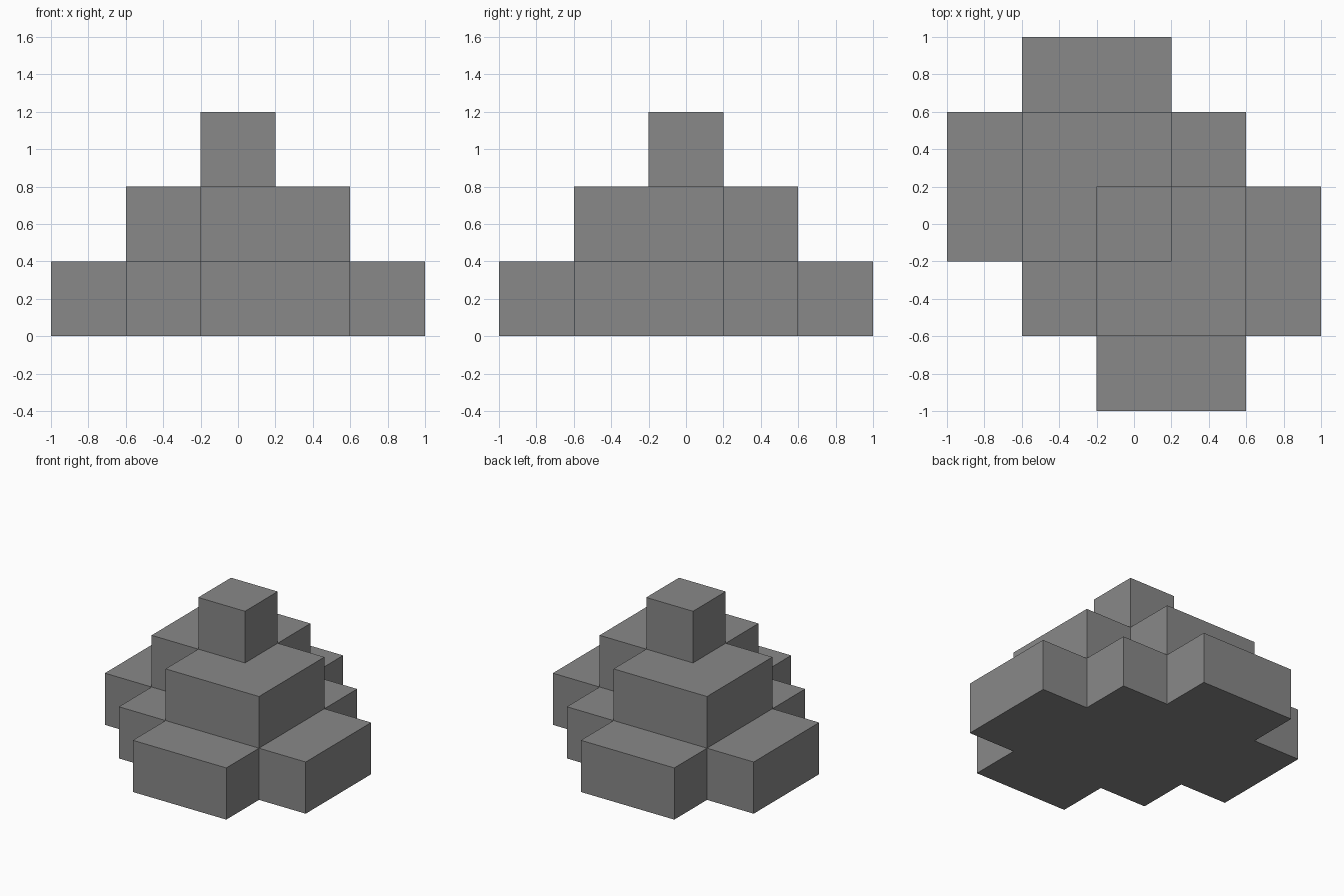
import bpy
import bmesh

cube = bpy.data.objects.get("Cube")
if cube:
    bpy.data.objects.remove(cube, do_unlink=True)

STEP = 0.4

grey = bpy.data.materials.new("stone grey")
grey.use_nodes = True
colour = (0.25, 0.25, 0.25, 1)
grey.diffuse_color = colour
grey.node_tree.nodes["Principled BSDF"].inputs["Base Color"].default_value = colour


def tier(name, level, half):
    """Extrude an outline made of a half and its half-turn copy."""
    outline = half + [(-x, -y) for x, y in half]
    bm = bmesh.new()
    base = bm.faces.new([bm.verts.new((x, y, level * STEP)) for x, y in outline])
    top = bmesh.ops.extrude_face_region(bm, geom=[base], use_keep_orig=True)
    verts = [v for v in top["geom"] if isinstance(v, bmesh.types.BMVert)]
    bmesh.ops.translate(bm, verts=verts, vec=(0, 0, STEP))
    bmesh.ops.recalc_face_normals(bm, faces=bm.faces)
    mesh = bpy.data.meshes.new(name)
    bm.to_mesh(mesh)
    bm.free()
    mesh.materials.append(grey)
    obj = bpy.data.objects.new(name, mesh)
    bpy.context.collection.objects.link(obj)
    return obj


# Base: square core with a two-cell arm on each side, in a pinwheel
tier("base_tier", 0, [(-0.2, -1), (0.6, -1), (0.6, -0.6), (1, -0.6),
                      (1, 0.2), (0.6, 0.2), (0.6, 0.6), (0.2, 0.6)])

# Middle: two square blocks overlapping at the centre
tier("middle_tier", 1, [(-0.2, -0.6), (0.6, -0.6), (0.6, 0.2), (0.2, 0.2)])

# Top: single cube
tier("top_cube", 2, [(-0.2, -0.2), (0.2, -0.2)])
